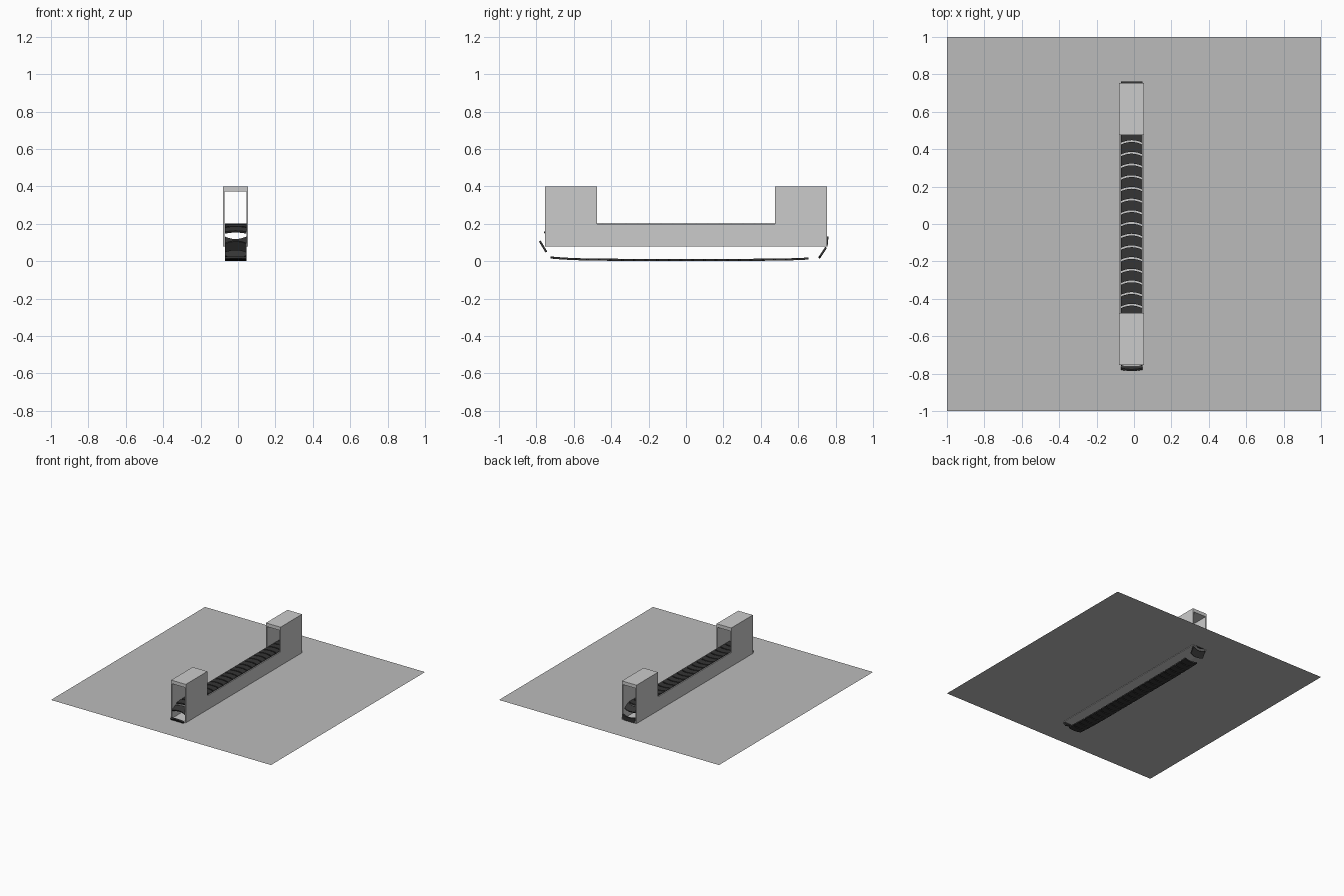
import bpy, bmesh, math
from mathutils import Vector

if "Cube" in bpy.data.objects:
    bpy.data.objects.remove(bpy.data.objects["Cube"])

CX = -0.0125          # conveyor centre line
PITCH = 0.0625


def material(name, c):
    m = bpy.data.materials.new(name)
    m.diffuse_color = (c, c, c, 1)
    m.use_nodes = True
    m.node_tree.nodes["Principled BSDF"].inputs["Base Color"].default_value = m.diffuse_color
    return m


dark = material("dark_rubber", 0.035)
floor_grey = material("floor_grey", 0.5)


def finish(name, bm, mat=None):
    bmesh.ops.recalc_face_normals(bm, faces=bm.faces)
    me = bpy.data.meshes.new(name)
    bm.to_mesh(me)
    bm.free()
    ob = bpy.data.objects.new(name, me)
    bpy.context.collection.objects.link(ob)
    if mat:
        me.materials.append(mat)
    return ob


def extrude_profile(bm, pts, y0, y1):
    """Closed xz profile swept along y."""
    a = [bm.verts.new((x, y0, z)) for x, z in pts]
    b = [bm.verts.new((x, y1, z)) for x, z in pts]
    n = len(pts)
    for i in range(n):
        j = (i + 1) % n
        bm.faces.new((a[i], a[j], b[j], b[i]))
    return a, b


def slat(bm, p, q, n=10, bulge=0.014, t=0.011):
    """Crescent plate from p to q in the yz plane, edges bowed along travel."""
    p, q = Vector((0, *p)), Vector((0, *q))
    d = (q - p).normalized()
    up = Vector((1, 0, 0)).cross(d) * t / 2
    rows = []
    for i in range(n + 1):
        u = -1 + 2 * i / n
        off = Vector((CX + u * 0.058, 0, 0)) + d * bulge * (0.5 - u * u)
        rows.append([bm.verts.new(c + off + s * up)
                     for c, s in ((p, -1), (q, -1), (q, 1), (p, 1))])
    for a, b in zip(rows, rows[1:]):
        for k in range(4):
            m = (k + 1) % 4
            bm.faces.new((a[k], a[m], b[m], b[k]))
    bm.faces.new(rows[0])
    bm.faces.new(rows[-1])


# ground sheet, slightly above the casing underside
bm = bmesh.new()
bmesh.ops.create_grid(bm, x_segments=1, y_segments=1, size=1)
bmesh.ops.translate(bm, verts=bm.verts, vec=(0, 0, 0.084))
finish("floor_sheet", bm, floor_grey)

# casing: open trough in the middle, closed tunnels at both ends
L, R, W = CX - 0.0665, CX + 0.0665, 0.008
bm = bmesh.new()
a, b = extrude_profile(bm, [(L, 0.08), (R, 0.08), (R, 0.198), (R - W, 0.198),
                            (R - W, 0.088), (L + W, 0.088), (L + W, 0.198),
                            (L, 0.198)], -0.755, 0.755)
bm.faces.new(a)
bm.faces.new(b)
finish("conveyor_trough", bm)

for name, s in (("front_tunnel", -1), ("back_tunnel", 1)):
    bm = bmesh.new()
    a, b = extrude_profile(bm, [(L, 0.198), (L + W, 0.198), (L + W, 0.372),
                                (R - W, 0.372), (R - W, 0.198), (R, 0.198),
                                (R, 0.4), (L, 0.4)], s * 0.475, s * 0.755)
    bm.faces.new(a)
    bm.faces.new(b)
    finish(name, bm)

# belt plates: upper run, lower run, then the turns at each end
bm = bmesh.new()
g = 0.0265
for k in range(-10, 11):
    y = k * PITCH + 0.03
    slat(bm, (y - g, 0.196), (y + g, 0.196))


def low_z(y):
    return 0.0075 + 0.012 * abs(y / 0.72) ** 6


for k in range(22):
    y = -0.69 + k * PITCH
    slat(bm, (y + g, low_z(y + g)), (y - g, low_z(y - g)))
for p, q in (((-0.75, 0.055), (-0.778, 0.102)),
             ((-0.752, 0.155), (-0.705, 0.178)),
             ((-0.69, 0.19), (-0.637, 0.196)),
             ((0.69, 0.19), (0.735, 0.162)),
             ((0.756, 0.125), (0.752, 0.085)),
             ((0.745, 0.068), (0.715, 0.022))):
    slat(bm, p, q)
finish("belt_plates", bm, dark)
